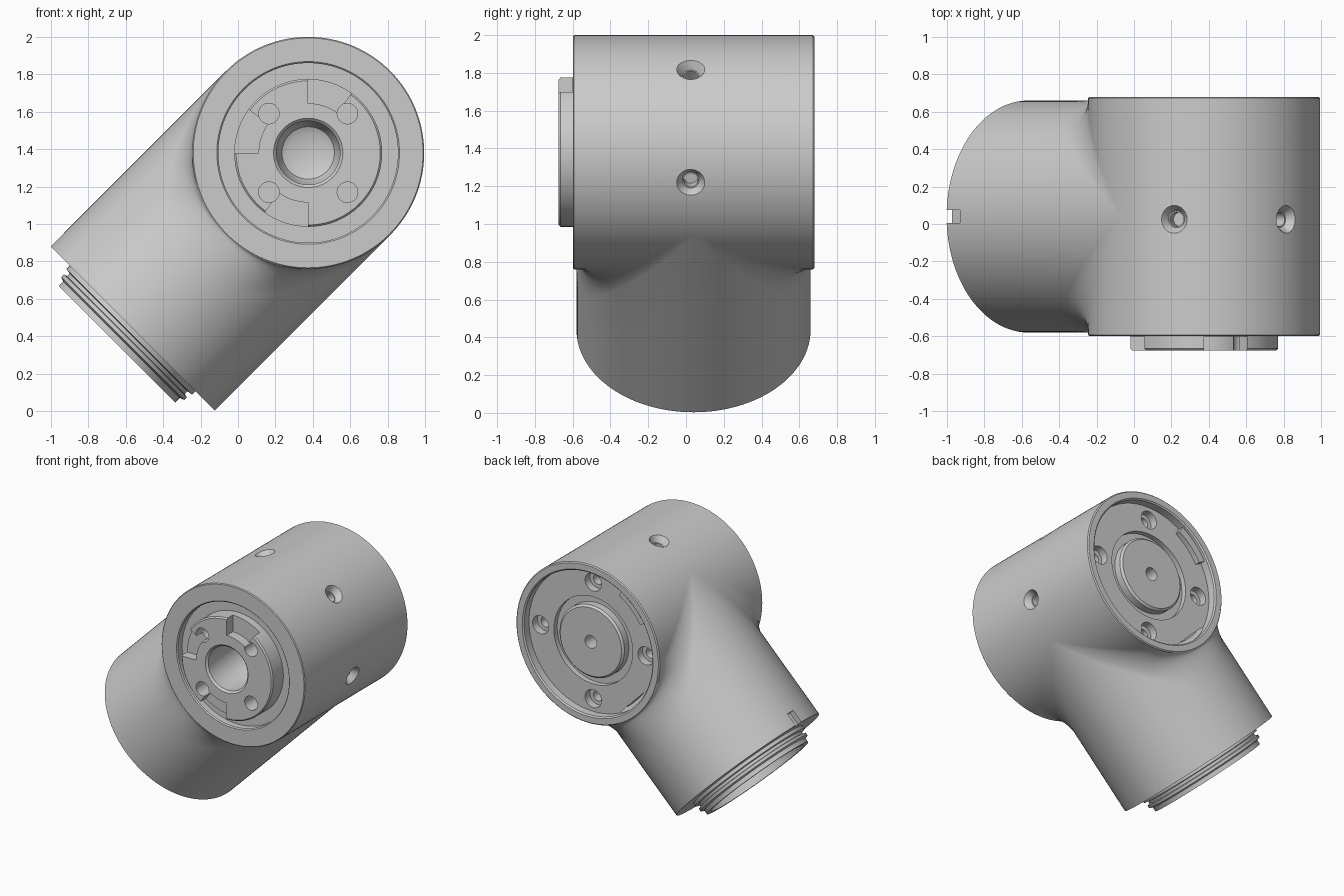
import bpy, bmesh
from math import sin, cos, pi, radians, sqrt
from mathutils import Matrix, Vector

if "Cube" in bpy.data.objects:
    bpy.data.objects.remove(bpy.data.objects["Cube"])

R = 0.62
CX, CZ = 0.375, 1.38
S = sqrt(0.5)
N = 128
# local z of the barrel runs along world +y; local z of the arm runs down-left
BARREL = Matrix.Translation((CX, 0, CZ)) @ Matrix.Rotation(-pi / 2, 4, 'X')
ARM = Matrix(((-S, 0, -S, CX), (0, 1, 0, 0.04), (S, 0, -S, CZ), (0, 0, 0, 1)))


def make(name, bm):
    bmesh.ops.recalc_face_normals(bm, faces=bm.faces)
    me = bpy.data.meshes.new(name)
    bm.to_mesh(me)
    bm.free()
    ob = bpy.data.objects.new(name, me)
    bpy.context.collection.objects.link(ob)
    return ob


def loft(name, rings, matrix):
    """Skin closed rings of points and cap both ends."""
    bm = bmesh.new()
    vs = [[bm.verts.new(matrix @ Vector(p)) for p in ring] for ring in rings]
    n = len(rings[0])
    for a, b in zip(vs, vs[1:]):
        for i in range(n):
            j = (i + 1) % n
            bm.faces.new((a[i], a[j], b[j], b[i]))
    bm.faces.new(vs[0])
    bm.faces.new(vs[-1])
    return make(name, bm)


def lathe(name, profile, matrix, n=N):
    """Turn (radius, height) points about local z."""
    return loft(name, [[(r * cos(2 * pi * i / n), r * sin(2 * pi * i / n), h)
                        for i in range(n)] for r, h in profile], matrix)


def sector(name, r0, r1, a0, a1, y0, y1):
    """Arc-shaped block around the barrel axis, angles in degrees."""
    k = 12
    arc = [radians(a0 + (a1 - a0) * i / k) for i in range(k + 1)]
    pts = [(r1 * cos(a), r1 * sin(a)) for a in arc] + [(r0 * cos(a), r0 * sin(a)) for a in reversed(arc)]
    return loft(name, [[(CX + x, y, CZ + z) for x, z in pts] for y in (y0, y1)], Matrix())


def cut(ob, cutters):
    for c in cutters:
        c.hide_render = True
        m = ob.modifiers.new("cut", 'BOOLEAN')
        m.operation, m.solver, m.object = 'DIFFERENCE', 'EXACT', c
        bpy.context.view_layer.objects.active = ob
        bpy.ops.object.modifier_apply(modifier=m.name)
        bpy.data.objects.remove(c)


# barrel with front boss and bore, and recessed rear face
barrel = lathe("barrel", [
    (0.10, -0.22), (0.14, -0.24), (0.17, -0.30), (0.17, -0.66), (0.185, -0.675),
    (0.385, -0.675), (0.395, -0.665), (0.395, -0.54), (0.48, -0.54), (0.48, -0.59),
    (0.488, -0.598), (0.614, -0.598), (R, -0.592), (R, 0.672), (0.612, 0.68),
    (0.565, 0.68), (0.555, 0.67), (0.555, 0.61), (0.34, 0.61), (0.34, 0.57),
    (0.28, 0.57), (0.28, 0.625), (0.265, 0.64), (0.05, 0.64), (0.05, 0.5)], BARREL)

cutters = []
# bayonet notches in the boss
for a in (90, 180, 270):
    cutters.append(sector("notch_cutter", 0.265, 0.43, a - 36, a, -0.72, -0.6))
# front boss holes and rear counterbored holes
for i in range(4):
    a = pi / 4 + i * pi / 2
    front = Matrix.Translation((0.297 * cos(a), 0.297 * sin(a), 0))
    cutters.append(lathe("hole_cutter", [(0.055, -0.8), (0.055, -0.54)], BARREL @ front, 32))
    a = i * pi / 2
    rear = Matrix.Translation((0.455 * cos(a), 0.455 * sin(a), 0))
    cutters.append(lathe("hole_cutter", [(0.07, 0.65), (0.07, 0.55), (0.04, 0.55), (0.04, 0.42)],
                         BARREL @ rear, 32))
# countersunk screw holes around the barrel
for deg in (-15, 45, 105):
    a = radians(deg)
    d = Vector((cos(a), 0, sin(a)))
    m = Matrix.Translation(Vector((CX, 0.025, CZ)) + d * R) @ d.to_track_quat('Z', 'Y').to_matrix().to_4x4()
    cutters.append(lathe("screw_cutter", [(0.092, 0.02), (0.07, -0.005), (0.045, -0.05), (0.038, -0.05),
                                          (0.038, -0.13)], m, 32))
cut(barrel, cutters)

# key block inside the rear rim
key = sector("rear_key", 0.50, 0.56, 120, 150, 0.60, 0.65)

# arm: tube whose root flares with a fillet onto the barrel
L = 1.327
rings = [[] for _ in range(14)]
for i in range(N):
    t = 2 * pi * i / N
    c, s = cos(t), sin(t)
    w, y, u0 = R * s, R * c, R * abs(c)
    k = abs(c) / sqrt(1 + s * s)
    g = 0.3 * k
    h = min(g, 0.632 - abs(y))
    sign = 1 if c >= 0 else -1
    pts = [(w, y, L), (w, y, u0 + g + (L - u0 - g) * 0.5)]
    for j in range(11):
        a = pi / 2 * j / 10
        pts.append((w, y + sign * h * (1 - cos(a)), u0 + g * (1 - sin(a))))
    pts.append((w * 0.94, y * 0.94, u0 * 0.85))
    for ring, p in zip(rings, pts):
        ring.append(p)
arm = loft("arm", rings, ARM)
# alignment slot at the arm's end
slot = [(0.58, -0.035), (0.66, -0.035), (0.66, 0.035), (0.58, 0.035)]
cut(arm, [loft("slot_cutter", [[(x, y, z) for x, y in slot] for z in (L - 0.1, L + 0.05)], ARM)])

# stepped spigot with a socket on the end of the arm
spigot = lathe("spigot", [
    (0.475, L - 0.03), (0.475, L + 0.025), (0.445, L + 0.03), (0.445, L + 0.05), (0.465, L + 0.055),
    (0.465, L + 0.075), (0.44, L + 0.085), (0.44, L + 0.118), (0.405, L + 0.118), (0.405, L + 0.04),
    (0.18, L + 0.04), (0.17, L + 0.005)], ARM)

for ob in (barrel, key, arm, spigot):
    bpy.ops.object.select_all(action='DESELECT')
    ob.select_set(True)
    bpy.context.view_layer.objects.active = ob
    bpy.ops.object.shade_smooth_by_angle(angle=radians(30))
